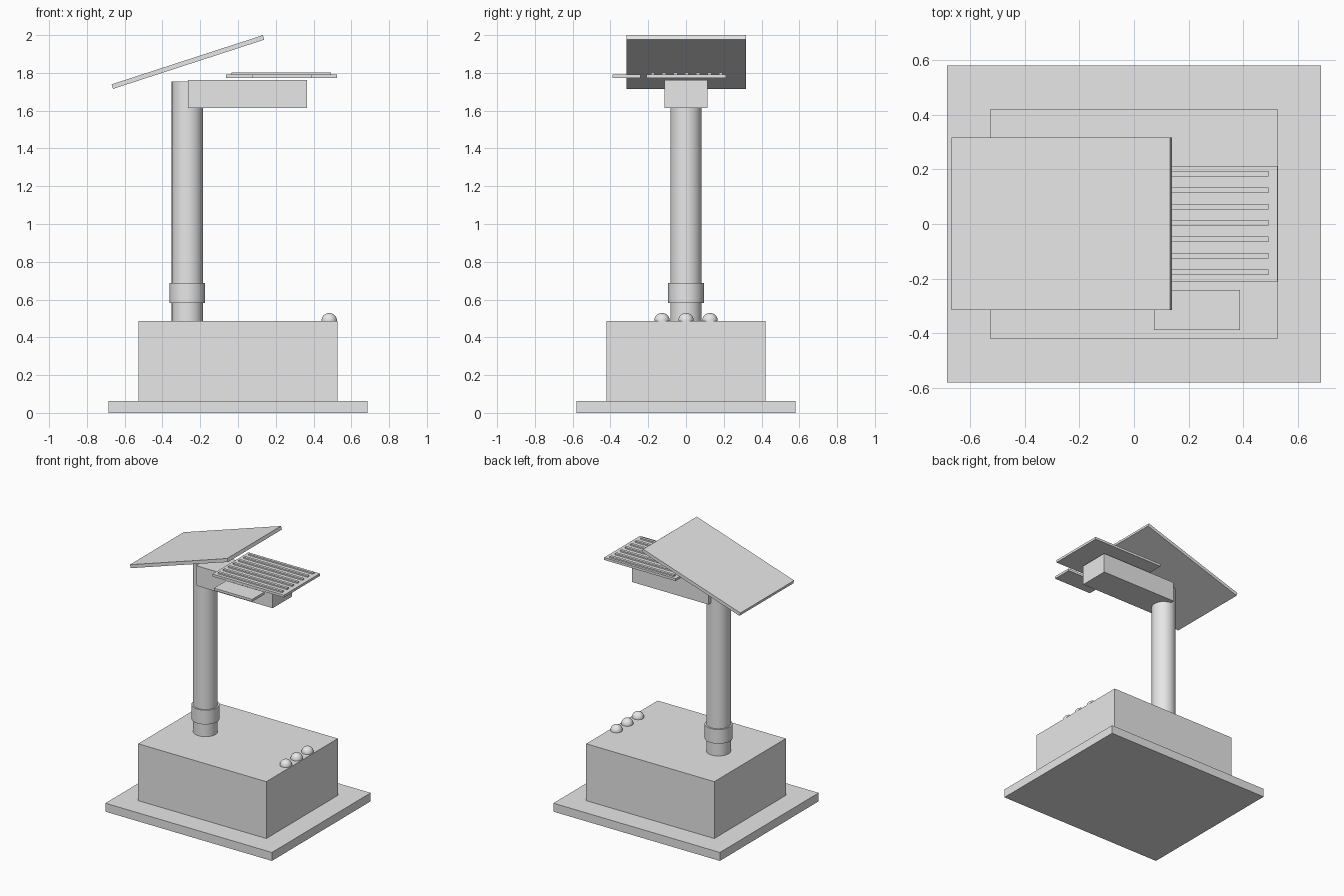
import bpy
import math

cube = bpy.data.objects.get("Cube")
if cube:
    bpy.data.objects.remove(cube, do_unlink=True)

grey = bpy.data.materials.new("plain_grey")
grey.use_nodes = True
grey.diffuse_color = (0.8, 0.8, 0.8, 1)
grey.node_tree.nodes["Principled BSDF"].inputs["Base Color"].default_value = (0.8, 0.8, 0.8, 1)


def finish(name, smooth=False):
    ob = bpy.context.object
    ob.name = name
    ob.data.materials.append(grey)
    if smooth:
        bpy.ops.object.shade_smooth_by_angle(angle=math.radians(40))
    return ob


def box(name, x, y, z, tilt=0):
    """Box from (min, max) ranges, tilted about the y axis."""
    ranges = (x, y, z)
    bpy.ops.mesh.primitive_cube_add(size=1, location=[(a + b) / 2 for a, b in ranges])
    ob = bpy.context.object
    ob.scale = [b - a for a, b in ranges]
    bpy.ops.object.transform_apply(location=False, rotation=False, scale=True)
    ob.rotation_euler.y = tilt
    return finish(name)


def tube(name, x, radius, z0, z1):
    bpy.ops.mesh.primitive_cylinder_add(vertices=48, radius=radius, depth=z1 - z0,
                                        location=(x, 0, (z0 + z1) / 2))
    return finish(name, True)


# Base slab and housing
box("base_plate", (-0.685, 0.685), (-0.58, 0.58), (0, 0.063))
box("housing", (-0.527, 0.527), (-0.42, 0.42), (0.063, 0.486))

# Mast with collar
MAST_X = -0.268
tube("mast", MAST_X, 0.083, 0.486, 1.755)
tube("mast_collar", MAST_X, 0.094, 0.582, 0.688)

# Row of round buttons on the housing
for i in range(3):
    bpy.ops.mesh.primitive_uv_sphere_add(segments=32, ring_count=16, radius=0.041,
                                         location=(0.483, (i - 1) * 0.127, 0.488))
    finish(f"button_{i + 1}", True)

# Horizontal arm
box("arm", (-0.264, 0.364), (-0.113, 0.113), (1.615, 1.763))

# Sensor plates above the arm
box("ribbed_plate", (-0.063, 0.525), (-0.21, 0.212), (1.774, 1.792))
for i in range(7):
    y = (i - 3) * 0.06 + 0.004
    box(f"rib_{i + 1}", (-0.035, 0.492), (y - 0.01, y + 0.01), (1.79, 1.802))
box("small_plate", (0.074, 0.388), (-0.388, -0.242), (1.774, 1.792))

# Tilted roof panel
box("roof_panel", (-0.686, 0.156), (-0.315, 0.317), (1.845, 1.87), -math.radians(18))
